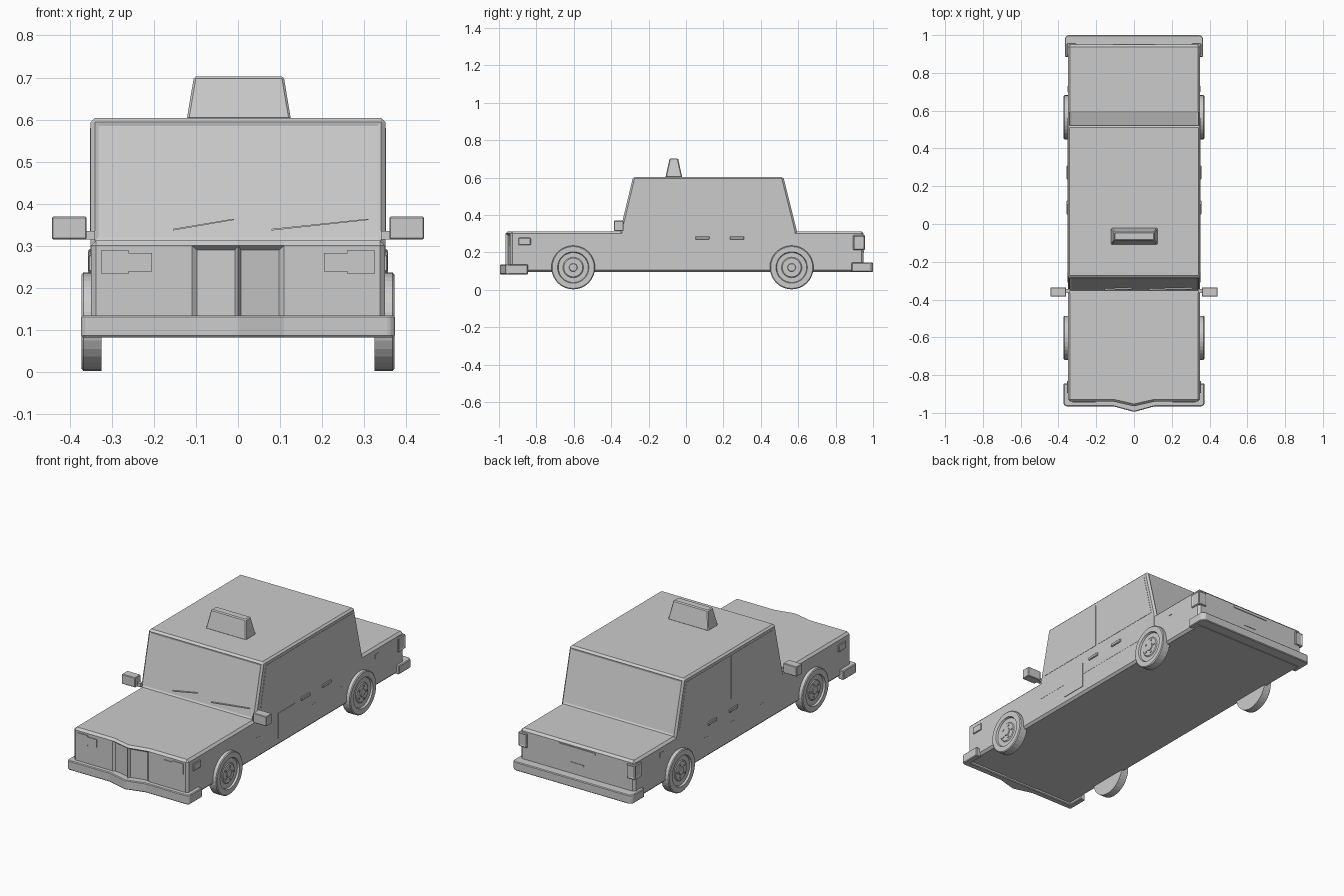
import bpy, bmesh
from math import pi, cos, sin
from mathutils import Vector, Matrix

if "Cube" in bpy.data.objects:
    bpy.data.objects.remove(bpy.data.objects["Cube"], do_unlink=True)

GREY = (0.6, 0.6, 0.6, 1)
paint = bpy.data.materials.new("plain_grey")
paint.use_nodes = True
paint.diffuse_color = GREY
next(n for n in paint.node_tree.nodes if n.type == 'BSDF_PRINCIPLED').inputs["Base Color"].default_value = GREY


def finish(name, bm):
    bmesh.ops.recalc_face_normals(bm, faces=bm.faces)
    mesh = bpy.data.meshes.new(name)
    bm.to_mesh(mesh)
    bm.free()
    mesh.materials.append(paint)
    obj = bpy.data.objects.new(name, mesh)
    bpy.context.collection.objects.link(obj)
    return obj


def bevel_sharp(bm, width):
    bm.normal_update()
    edges = [e for e in bm.edges if e.calc_face_angle(0) > 0.5]
    bmesh.ops.bevel(bm, geom=edges, offset=width, segments=1, affect='EDGES', clamp_overlap=True)
    bm.normal_update()


def prism(points, axis, lo, hi, bevel=0):
    """Extrude a 2D outline along x (points are y, z), y (x, z) or z (x, y)."""
    place = {'x': lambda a, b, t: (t, a, b), 'y': lambda a, b, t: (a, t, b),
             'z': lambda a, b, t: (a, b, t)}[axis]
    bm = bmesh.new()
    base = bm.faces.new([bm.verts.new(place(a, b, lo)) for a, b in points])
    new = bmesh.ops.extrude_face_region(bm, geom=[base])["geom"]
    shift = Vector(place(0, 0, hi - lo))
    bmesh.ops.translate(bm, vec=shift, verts=[v for v in new if isinstance(v, bmesh.types.BMVert)])
    bmesh.ops.recalc_face_normals(bm, faces=bm.faces)
    if bevel:
        bevel_sharp(bm, bevel)
    return bm


def box(x, y, z, bevel=0):
    outline = [(x[0], y[0]), (x[1], y[0]), (x[1], y[1]), (x[0], y[1])]
    return prism(outline, 'z', z[0], z[1], bevel)


def inset(bm, test, thickness, depth):
    for f in [f for f in bm.faces if test(f)]:
        bmesh.ops.inset_individual(bm, faces=[f], thickness=thickness, depth=depth)


def mirrored(half):
    return half + [(-x, y) for x, y in reversed(half) if x > 0]


def flip_x(obj, name):
    """Copy a left side part to the right side."""
    bm = bmesh.new()
    bm.from_mesh(obj.data)
    bmesh.ops.transform(bm, matrix=Matrix.Scale(-1, 4, (1, 0, 0)), verts=bm.verts)
    return finish(name, bm)


def pair(name, bm):
    obj = finish("left_" + name, bm)
    flip_x(obj, "right_" + name)


# Lower body with pointed nose and sunken grilles
bm = prism(mirrored([(0, -0.965), (0.11, -0.94), (0.35, -0.94), (0.35, 0.95)]), 'z', 0.094, 0.312, 0.012)
inset(bm, lambda f: f.normal.y < -0.9 and abs(f.calc_center_median().x) < 0.1, 0.014, -0.012)
finish("lower_body", bm)

# Cabin with framed front and rear glass
bm = prism([(-0.353, 0.2), (-0.353, 0.312), (-0.283, 0.604), (0.52, 0.604), (0.593, 0.312), (0.593, 0.2)],
           'x', -0.3505, 0.3505, 0.01)
inset(bm, lambda f: abs(f.normal.y) > 0.8 and f.calc_area() > 0.1, 0.013, -0.004)
finish("cabin", bm)

# Side windows
pair("front_window", prism([(-0.31, 0.335), (-0.255, 0.58), (0.105, 0.58), (0.105, 0.335)], 'x', 0.348, 0.352))
pair("rear_window", prism([(0.12, 0.335), (0.12, 0.58), (0.5, 0.58), (0.56, 0.335)], 'x', 0.348, 0.352))

# Roof sign
bm = box((-0.122, 0.126), (-0.11, -0.02), (0.6, 0.703))
for v in bm.verts:
    if v.co.z > 0.65:
        v.co.x = 0.002 + (v.co.x - 0.002) * 0.86
        v.co.y = -0.065 + (v.co.y + 0.065) * 0.5
bevel_sharp(bm, 0.005)
finish("roof_sign", bm)

# Bumpers wrapping the corners
front = [(0, -0.995), (0.11, -0.965), (0.36, -0.965), (0.373, -0.955), (0.373, -0.845),
         (0.34, -0.845), (0.34, -0.93), (0, -0.93)]
finish("front_bumper", prism(front[:1] + front[1:7] + [(-x, y) for x, y in reversed(front[1:7])],
                             'z', 0.082, 0.134, 0.004))
rear = [(0.35, 1.0), (0.366, 0.985), (0.366, 0.885), (0.34, 0.885), (0.34, 0.93)]
finish("rear_bumper", prism(rear + [(-x, y) for x, y in reversed(rear)], 'z', 0.096, 0.145, 0.004))


# Wheels: a turned profile of (radius, x)
def wheel(y):
    profile = [(0, 0.325), (0.117, 0.325), (0.117, 0.368), (0.112, 0.372), (0.084, 0.372),
               (0.08, 0.362), (0.055, 0.362), (0.05, 0.366), (0.022, 0.366), (0.02, 0.37), (0, 0.37)]
    bm = bmesh.new()
    verts = [bm.verts.new((x, y, 0.119 + r)) for r, x in profile]
    edges = [bm.edges.new(p) for p in zip(verts, verts[1:])]
    bmesh.ops.spin(bm, geom=verts + edges, cent=(0, y, 0.119), axis=(1, 0, 0), angle=2 * pi,
                   steps=32, use_duplicate=False)
    bmesh.ops.remove_doubles(bm, verts=bm.verts, dist=0.0002)
    # Wheel bolts around the hub
    for i in range(5):
        a = i * 2 * pi / 5
        spot = Matrix.Translation((0.366, y + 0.036 * cos(a), 0.119 + 0.036 * sin(a)))
        bmesh.ops.create_cube(bm, size=0.008, matrix=spot)
    return bm


pair("front_wheel", wheel(-0.603))
pair("rear_wheel", wheel(0.565))

# Door mirrors
pair("door_mirror", box((0.36, 0.443), (-0.385, -0.335), (0.315, 0.369), 0.003))
pair("mirror_stalk", box((0.34, 0.37), (-0.365, -0.345), (0.315, 0.335)))

# Headlights, stepped in outline
lamp = [(0.205, 0.238), (0.26, 0.238), (0.26, 0.232), (0.325, 0.232),
        (0.325, 0.29), (0.26, 0.29), (0.26, 0.282), (0.205, 0.282)]
pair("headlight", prism(lamp, 'y', -0.944, -0.935))
pair("side_marker", box((0.345, 0.356), (-0.895, -0.83), (0.238, 0.278), 0.003))

# Tail lights around the rear corners, with sunken lenses
bm = box((0.305, 0.357), (0.893, 0.957), (0.213, 0.292), 0.004)
inset(bm, lambda f: f.normal.y > 0.9 or f.normal.x > 0.9, 0.008, -0.003)
pair("tail_light", bm)

# Door handles, fuel cap and door panel
for label, y in (("front", 0.05), ("rear", 0.235)):
    pair(label + "_door_handle", box((0.345, 0.357), (y, y + 0.075), (0.268, 0.286), 0.003))
pair("fuel_cap", box((0.348, 0.353), (0.7, 0.73), (0.25, 0.275)))
finish("left_door_panel", box((0.348, 0.353), (-0.15, 0.0), (0.135, 0.275)))

# Boot trim and latch
finish("boot_trim", box((-0.11, 0.11), (0.945, 0.954), (0.282, 0.294)))
finish("boot_latch", box((-0.04, 0.04), (0.945, 0.953), (0.2, 0.208)))

# Wipers lying on the windscreen
for label, x0, x1 in (("right", -0.155, -0.01), ("left", 0.08, 0.31)):
    outline = [(x0, 0.336), (x1, 0.361), (x1, 0.364), (x0, 0.34)]
    bm = prism(outline, 'y', -0.004, 0.004)
    for v in bm.verts:
        v.co.y += -0.353 + (v.co.z - 0.312) * 0.24
    finish(label + "_wiper", bm)
